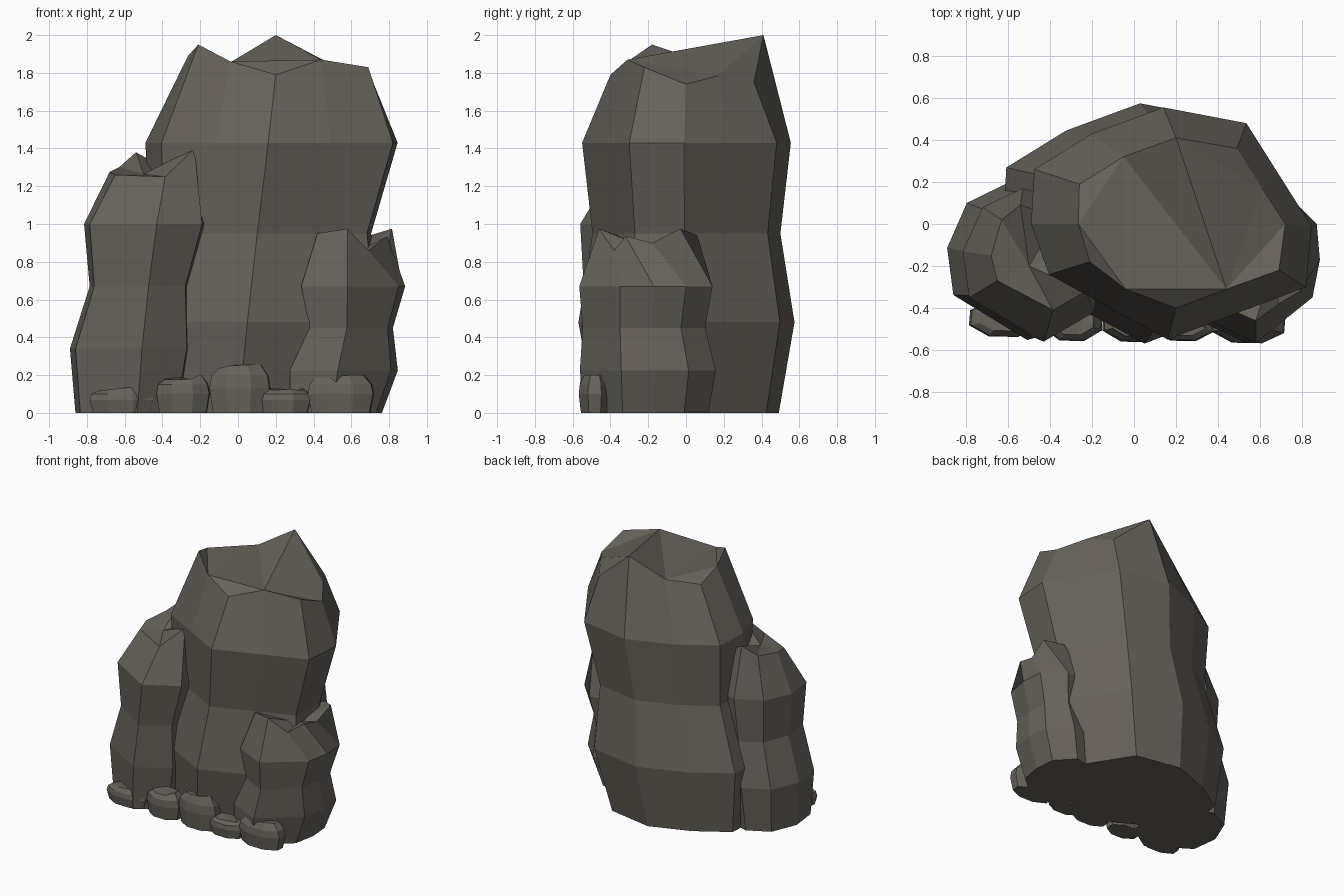
import bpy, bmesh, math, random
random.seed(4)

rock = bpy.data.materials.new("grey_brown_rock")
rock.diffuse_color = (0.135, 0.123, 0.104, 1)


def column(name, outline, levels, top, peak=None):
    """Stack a horizontal outline at several levels, then bridge to a jagged top.
    levels: (z, x_shift, y_shift, x_scale, y_scale) about the outline centre."""
    bm = bmesh.new()
    xs, ys = [p[0] for p in outline], [p[1] for p in outline]
    cx, cy = (min(xs) + max(xs)) / 2, (min(ys) + max(ys)) / 2
    rings = []
    for z, dx, dy, sx, sy in levels:
        rings.append([bm.verts.new((cx + dx + (x - cx) * sx, cy + dy + (y - cy) * sy, z))
                      for x, y in outline])
    rings.append([bm.verts.new(p) for p in top])
    n = len(outline)
    for a, b in zip(rings, rings[1:]):
        for i in range(n):
            j = (i + 1) % n
            bm.faces.new((a[i], a[j], b[j], b[i]))
    bm.faces.new(rings[0][::-1])
    if peak:
        c = bm.verts.new(peak)
        for i in range(n):
            bm.faces.new((rings[-1][i], rings[-1][(i + 1) % n], c))
    else:
        bm.faces.new(rings[-1])
    bmesh.ops.triangulate(bm, faces=[f for f in bm.faces if len(f.verts) > 4])
    bmesh.ops.recalc_face_normals(bm, faces=bm.faces)
    me = bpy.data.meshes.new(name)
    bm.to_mesh(me)
    bm.free()
    me.materials.append(rock)
    ob = bpy.data.objects.new(name, me)
    bpy.context.collection.objects.link(ob)
    return ob


# Tall central boulder
column("main_boulder",
       [(-.12, -.397), (.16, -.55), (.49, -.425), (.82, -.30), (.845, -.01), (.69, .235),
        (.535, .48), (.14, .555), (-.2, .43), (-.475, .26), (-.49, 0), (-.405, -.24)],
       [(0, -.16, 0, .885, .885), (.48, -.11, 0, 1.035, 1.035),
        (.95, -.06, 0, .88, .9), (1.43, 0, 0, 1, 1)],
       [(-.04, -.31, 1.86), (.2, -.40, 1.79), (.44, -.31, 1.87), (.69, -.22, 1.83),
        (.72, 0, 1.74), (.61, .17, 1.785), (.49, .36, 1.75), (.2, .41, 2.0),
        (-.05, .32, 1.85), (-.26, .19, 1.82), (-.265, 0, 1.89), (-.21, -.18, 1.95)])

# Medium boulder on the left
column("left_boulder",
       [(-.43, -.56), (-.19, -.42), (-.155, -.15), (-.28, .1), (-.53, .17),
        (-.72, .08), (-.815, -.13), (-.785, -.35)],
       [(0, -.095, .01, .85, .93), (.34, -.078, .015, .99, 1.02),
        (.67, -.033, 0, .81, .95), (1.0, 0, 0, 1, 1)],
       [(-.385, -.41, 1.25), (-.23, -.32, 1.40), (-.26, -.12, 1.32), (-.36, .03, 1.28),
        (-.54, .09, 1.38), (-.63, .02, 1.3), (-.68, -.15, 1.275), (-.65, -.27, 1.26)],
       (-.5, -.2, 1.265))

# Small boulder on the right
column("right_boulder",
       [(.58, -.565), (.85, -.35), (.885, -.17), (.87, 0), (.73, .14), (.5, .1),
        (.35, -.1), (.335, -.45)],
       [(0, -.09, .005, .88, .93), (.225, -.05, .01, 1.04, 1.02),
        (.45, -.01, -.01, .8, .92), (.67, 0, 0, 1, 1)],
       [(.58, -.46, .975), (.69, -.38, .86), (.79, -.32, .935), (.80, -.18, .90),
        (.815, -.03, .975), (.70, .06, .94), (.48, -.12, .9), (.42, -.39, .95)],
       (.66, -.2, .87))

# Row of pebbles along the front foot: x, y, x radius, y radius, height
for k, (x, y, rx, ry, h) in enumerate([(-.615, -.45, .175, .09, .135), (-.29, -.465, .145, .095, .20),
                                       (.01, -.475, .165, .09, .26), (.24, -.475, .15, .085, .135),
                                       (.545, -.48, .18, .09, .20)]):
    pts = [(x + rx * math.cos(a), y + ry * math.sin(a))
           for a in [math.tau * i / 8 + .35 for i in range(8)]]
    top = [(x + (px - x) * .72, y + (py - y) * .7, h * random.uniform(.86, 1.02)) for px, py in pts]
    column("pebble_%d" % (k + 1), pts,
           [(0, 0, 0, .92, .9), (h * .5, 0, 0, 1.04, 1.04), (h * .75, 0, 0, .98, .97)], top)
